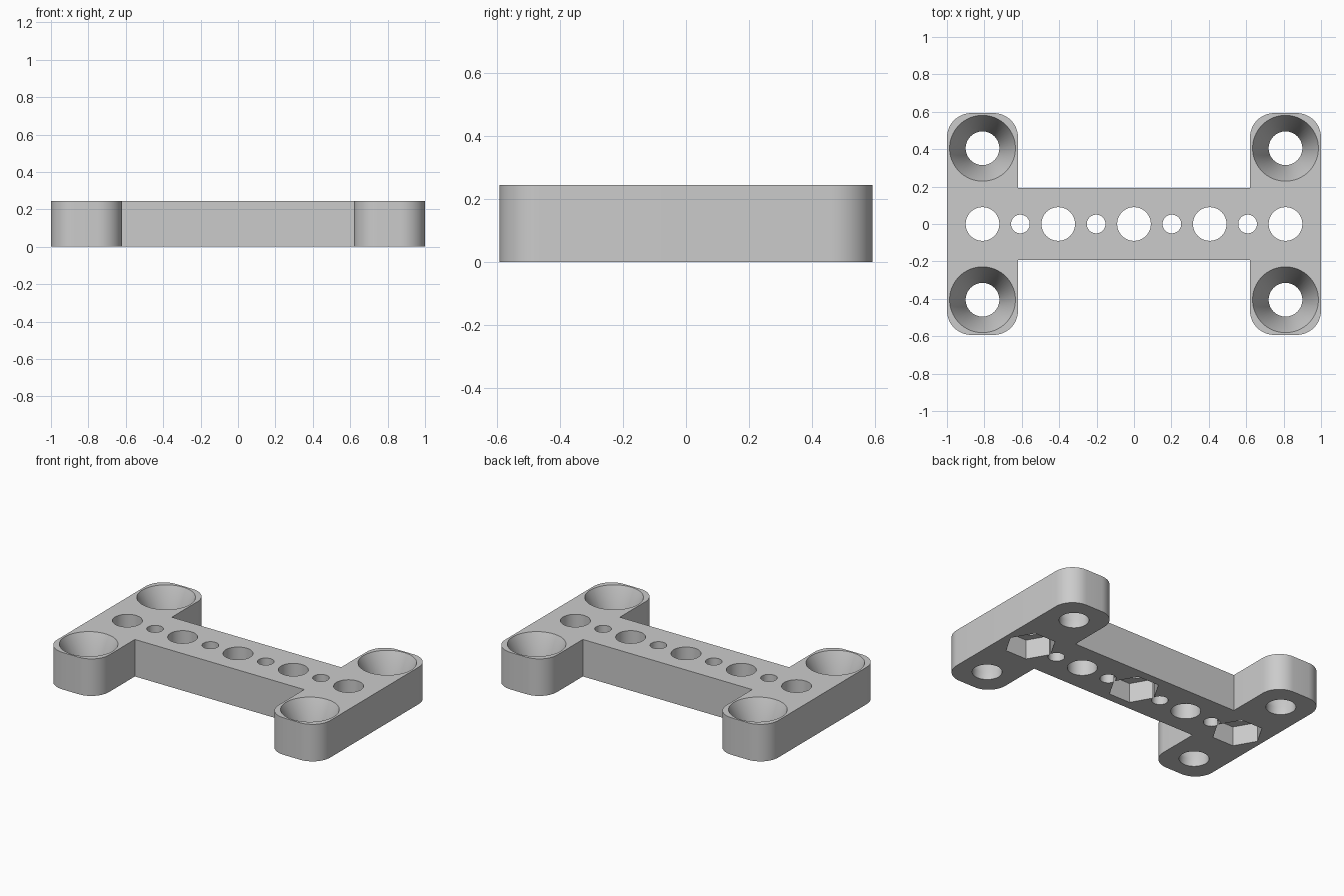
import bpy, bmesh
from math import sin, cos, pi

if "Cube" in bpy.data.objects:
    bpy.data.objects.remove(bpy.data.objects["Cube"])

HEIGHT = 0.245
HALF_X, HALF_Y = 1.0, 0.593
INNER_X, BAR_Y = 0.62, 0.193
CORNER = 0.13
HOLE_R, SMALL_R = 0.09, 0.05
PITCH = 0.405

grey = bpy.data.materials.new("plain_grey")
grey.use_nodes = True
colour = (0.6, 0.6, 0.6, 1)
grey.diffuse_color = colour
grey.node_tree.nodes["Principled BSDF"].inputs["Base Color"].default_value = colour


def make_object(name, bm):
    bmesh.ops.recalc_face_normals(bm, faces=bm.faces)
    mesh = bpy.data.meshes.new(name)
    bm.to_mesh(mesh)
    bm.free()
    obj = bpy.data.objects.new(name, mesh)
    mesh.materials.append(grey)
    bpy.context.collection.objects.link(obj)
    return obj


def add_turned(bm, x, y, levels, sides):
    """Closed solid lofted through (z, radius) rings."""
    rings = [[bm.verts.new((x + r * cos(2 * pi * i / sides),
                            y + r * sin(2 * pi * i / sides), z))
              for i in range(sides)] for z, r in levels]
    for low, high in zip(rings, rings[1:]):
        for i in range(sides):
            j = (i + 1) % sides
            bm.faces.new((low[i], low[j], high[j], high[i]))
    bm.faces.new(rings[0][::-1])
    bm.faces.new(rings[-1])


def arc(cx, cy, start, steps=12):
    return [(cx + CORNER * cos(start + pi / 2 * i / steps),
             cy + CORNER * sin(start + pi / 2 * i / steps)) for i in range(steps + 1)]


# H-shaped outline: one quarter, mirrored to the others
quarter = (arc(HALF_X - CORNER, HALF_Y - CORNER, 0)
           + arc(INNER_X + CORNER, HALF_Y - CORNER, pi / 2)
           + [(INNER_X, BAR_Y)])
right_half = [(x, -y) for x, y in reversed(quarter)] + quarter
outline = right_half + [(-x, y) for x, y in reversed(quarter)] + [(-x, -y) for x, y in quarter]

bm = bmesh.new()
base = bm.faces.new([bm.verts.new((x, y, 0)) for x, y in outline])
top = bmesh.ops.extrude_face_region(bm, geom=[base])["geom"]
bmesh.ops.translate(bm, vec=(0, 0, HEIGHT),
                    verts=[v for v in top if isinstance(v, bmesh.types.BMVert)])
plate = make_object("mounting_plate", bm)

# Row of alternating large and small holes, then the countersunk corner holes
bm = bmesh.new()
for i in range(-4, 5):
    radius = SMALL_R if i % 2 else HOLE_R
    add_turned(bm, i * PITCH / 2, 0, [(-0.1, radius), (0.4, radius)], 48)
sink_z, sink_r, over = 0.05, 0.176, 0.05
slope = (sink_r - HOLE_R) / (HEIGHT - sink_z)
for sx in (-1, 1):
    for sy in (-1, 1):
        add_turned(bm, sx * 2 * PITCH, sy * PITCH,
                   [(-0.1, HOLE_R), (sink_z, HOLE_R),
                    (HEIGHT + over, sink_r + slope * over)], 64)
hole_cutter = make_object("hole_cutter", bm)

# Hexagonal nut pockets on the underside
bm = bmesh.new()
for i in (-1, 0, 1):
    add_turned(bm, i * 2 * PITCH, 0, [(-0.1, 0.156), (0.13, 0.156)], 6)
pocket_cutter = make_object("nut_pocket_cutter", bm)

bpy.context.view_layer.objects.active = plate
for cutter in (hole_cutter, pocket_cutter):
    cutter.hide_render = True
    mod = plate.modifiers.new(cutter.name, 'BOOLEAN')
    mod.operation = 'DIFFERENCE'
    mod.solver = 'EXACT'
    mod.object = cutter
    bpy.ops.object.modifier_apply(modifier=mod.name)
    bpy.data.objects.remove(cutter)

# Smooth the round walls, keep the edges sharp
bpy.ops.object.select_all(action='DESELECT')
plate.select_set(True)
bpy.ops.object.shade_smooth_by_angle(angle=pi / 6)
